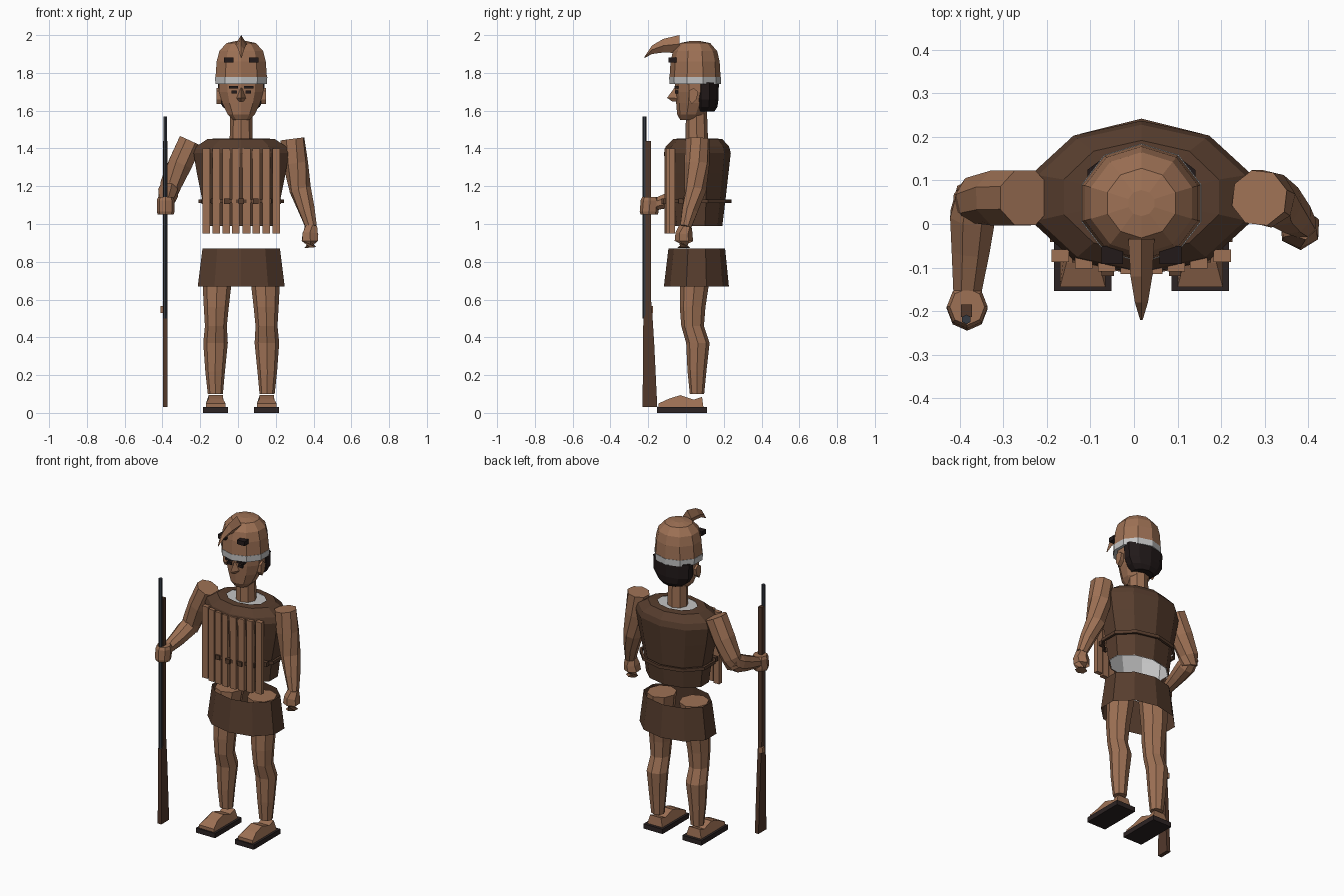
import bpy, bmesh, math
from mathutils import Vector

if "Cube" in bpy.data.objects:
    bpy.data.objects.remove(bpy.data.objects["Cube"])

CX = 0.017  # body centre line

def mat(name, rgb):
    m = bpy.data.materials.new(name)
    m.diffuse_color = (*rgb, 1)
    m.use_nodes = True
    m.node_tree.nodes["Principled BSDF"].inputs["Base Color"].default_value = m.diffuse_color
    return m

SKIN = mat("skin_brown", (0.34, 0.165, 0.09))
LEATHER = mat("dark_leather", (0.095, 0.047, 0.027))
HAIR = mat("black_hair", (0.016, 0.010, 0.010))
SOLE = mat("sole_black", (0.025, 0.017, 0.017))
WHITE = mat("grey_white", (0.55, 0.55, 0.55))
STEEL = mat("gun_steel", (0.035, 0.042, 0.055))
WOOD = mat("gun_wood", (0.085, 0.040, 0.024))

def build(name, bm, material):
    bmesh.ops.recalc_face_normals(bm, faces=bm.faces)
    me = bpy.data.meshes.new(name)
    bm.to_mesh(me)
    bm.free()
    me.materials.append(material)
    ob = bpy.data.objects.new(name, me)
    bpy.context.collection.objects.link(ob)
    return ob

def skin_rings(name, rings, material, caps=(True, True), closed=False):
    """Bridge equal-length rings of points."""
    bm = bmesh.new()
    vs = [[bm.verts.new(p) for p in r] for r in rings]
    n = len(vs[0])
    pairs = list(zip(vs, vs[1:])) + ([(vs[-1], vs[0])] if closed else [])
    for a, b in pairs:
        for i in range(n):
            j = (i + 1) % n
            bm.faces.new((a[i], a[j], b[j], b[i]))
    if caps[0]:
        bm.faces.new(vs[0])
    if caps[1]:
        bm.faces.new(vs[-1])
    return build(name, bm, material)

def oval(z, cy, rx, ry, n=10, cx=CX):
    """Horizontal ring with a corner at front and back; rx is the true half width."""
    kx = max(math.cos(math.tau * i / n + math.pi / 2) for i in range(n))
    return [(cx + rx / kx * math.cos(math.pi / 2 + math.tau * i / n),
             cy + ry * math.sin(math.pi / 2 + math.tau * i / n), z) for i in range(n)]

def stack(name, rows, material, caps=(True, True), n=10, cx=CX):
    return skin_rings(name, [oval(*r, n=n, cx=cx) for r in rows], material, caps)

def tube(name, path, material, n=8):
    """Limb along a path of (x, y, z, radius)."""
    pts = [Vector(p[:3]) for p in path]
    rings = []
    for i, p in enumerate(path):
        d = pts[min(i + 1, len(pts) - 1)] - pts[max(i - 1, 0)]
        q = d.to_track_quat('Z', 'X')
        rings.append([pts[i] + q @ Vector((p[3] * math.cos(a), p[3] * math.sin(a), 0))
                      for a in (math.tau * (k + 0.5) / n for k in range(n))])
    return skin_rings(name, rings, material)

def box(name, x0, x1, y0, y1, z0, z1, material):
    r = lambda z: [(x0, y0, z), (x1, y0, z), (x1, y1, z), (x0, y1, z)]
    return skin_rings(name, [r(z0), r(z1)], material)

def prism(name, profile, x, hw, material):
    """Side profile of (y, z) extruded across x."""
    return skin_rings(name, [[(x + s * hw, y, z) for y, z in profile] for s in (-1, 1)], material)

# Head, neck, hair
stack("head", [(1.55, .02, .042, .05), (1.58, .028, .072, .075), (1.64, .043, .100, .095),
               (1.70, .048, .117, .105), (1.77, .05, .120, .110)], SKIN)
stack("neck", [(1.40, .058, .062, .06), (1.60, .055, .058, .056)], SKIN, n=8)
stack("hair", [(1.595, .095, .065, .055), (1.62, .10, .098, .066),
               (1.66, .102, .121, .07), (1.75, .102, .124, .072)], HAIR)

# Face details, mirrored
for s, side in ((-1, "right"), (1, "left")):
    def span(a, b):
        return sorted((CX + s * a, CX + s * b))
    box(side + "_eye", *span(.022, .052), -.058, -.02, 1.692, 1.708, HAIR)
    box(side + "_brow", *span(.016, .065), -.062, -.02, 1.718, 1.73, HAIR)
    prism(side + "_ear", [(.015, 1.66), (.03, 1.635), (.055, 1.66), (.065, 1.70), (.04, 1.72), (.015, 1.705)],
          CX + s * .118, .013, SKIN)
    box(side + "_cap_plate", *span(.042, .092), -.092, -.05, 1.855, 1.882, HAIR)
skin_rings("nose", [[(CX - .008, -.05, 1.72), (CX + .008, -.05, 1.72), (CX, -.062, 1.72)],
                    [(CX - .026, -.045, 1.665), (CX + .026, -.045, 1.665), (CX, -.10, 1.668)],
                    [(CX - .012, -.045, 1.648), (CX + .012, -.045, 1.648), (CX, -.075, 1.65)]], SKIN)

# Cap with band and feather
stack("cap_band", [(1.74, .048, .137, .136), (1.778, .048, .138, .137)], WHITE)
stack("cap", [(1.778, .048, .136, .135), (1.86, .048, .130, .130), (1.915, .048, .116, .117),
              (1.958, .048, .078, .08), (1.968, .048, .03, .03)], SKIN)
feather = [(-.035, 2.0, 1.905, .03), (-.12, 1.98, 1.908, .025), (-.18, 1.945, 1.9, .015), (-.22, 1.885, 1.878, .003)]
skin_rings("feather", [[(CX, y, t), (CX + w, y, (t + b) / 2), (CX, y, b), (CX - w, y, (t + b) / 2)]
                       for y, t, b, w in feather], SKIN)

# Vest shell, pale lining and collar
vest = [(.99, .06, .19, .132), (1.12, .06, .205, .148), (1.27, .06, .235, .165), (1.375, .06, .252, .177),
        (1.41, .06, .238, .168), (1.45, .062, .178, .13), (1.453, .06, .12, .088)]
stack("vest", vest, LEATHER, (False, False))
stack("lining", [(z, cy, rx - .006, ry - .006) for z, cy, rx, ry in vest[:4]] +
      [(1.435, .06, .17, .12), (1.447, .06, .125, .092), (1.447, .058, .05, .05)], WHITE, (False, False))

# Hanging chest strips
for s in (-1, 1):
    for i, (dx, y) in enumerate(((.028, -.101), (.08, -.095), (.132, -.088), (.186, -.073))):
        x = CX + s * dx
        box(f"chest_strip_{'right' if s < 0 else 'left'}_{i}", x - .02, x + .02, y - .014, y + .014, .95, 1.40, SKIN)

# Cord around the waist
outer, inner = ((.226, .182), (.212, .168))
skin_rings("waist_cord", [oval(1.11, .06, *outer), oval(1.13, .06, *outer),
                          oval(1.13, .06, *inner), oval(1.11, .06, *inner)], LEATHER, (False, False), True)
for i in range(7):  # knots along the front
    a = math.radians(-150 + 20 * i)
    x, y = CX + .226 * math.cos(a), .06 + .178 * math.sin(a)
    box(f"cord_knot_{i}", x - .014, x + .014, y - .012, y + .012, 1.106, 1.134, LEATHER)

# Skirt
stack("skirt", [(.67, .055, .23, .172), (.87, .057, .205, .15)], LEATHER, (False, False))

# Legs and sandals, mirrored
for s, side in ((-1, "right"), (1, "left")):
    rows = [(.10, .058, .040, .038, .137), (.22, .058, .052, .050, .138), (.37, .063, .065, .062, .136),
            (.46, .035, .058, .060, .134), (.56, .035, .066, .068, .132), (.68, .045, .076, .076, .128),
            (.865, .055, .085, .088, .112)]
    skin_rings(side + "_leg", [oval(z, cy, rx, ry, 8, CX + s * dx) for z, cy, rx, ry, dx in rows], SKIN)
    x = CX + s * .135
    box(side + "_sole", x - .066, x + .066, -.154, .11, 0, .03, SOLE)
    foot = prism(side + "_foot", [(-.145, .03), (-.145, .05), (-.09, .075), (-.03, .094), (.04, .07),
                                  (.085, .085), (.092, .03)], x, .052, SKIN)
    for v in foot.data.vertices:
        if v.co.z > .06:
            v.co.x = x + (v.co.x - x) * .72

# Left arm hanging down
tube("left_arm", [(.288, .06, 1.45, .066), (.305, .058, 1.32, .067), (.33, .05, 1.18, .058),
                  (.365, .02, 1.07, .045), (.388, -.002, .985, .032)], SKIN)
tube("left_hand", [(.386, -.003, .99, .034), (.384, -.01, .95, .046),
                   (.38, -.012, .91, .048), (.383, -.012, .875, .036)], SKIN, 6)

# Right arm reaching forward
tube("right_upper_arm", [(-.25, .06, 1.44, .068), (-.305, .06, 1.32, .068), (-.355, .058, 1.21, .058),
                         (-.37, .045, 1.155, .05)], SKIN)
tube("right_forearm", [(-.365, .075, 1.20, .045), (-.37, .02, 1.165, .056), (-.375, -.06, 1.135, .047),
                       (-.383, -.16, 1.105, .034)], SKIN)
stack("right_fist", [(1.05, -.195, .042, .045), (1.065, -.195, .047, .05),
                     (1.125, -.19, .047, .05), (1.142, -.19, .04, .042)], SKIN, n=8, cx=-.383)

# Long gun
GX = -.385
tube("gun_barrel", [(GX, -.219, .50, .012), (GX, -.219, 1.57, .011)], STEEL, 6)
prism("gun_stock", [(-.23, .03), (-.152, .03), (-.168, .36), (-.178, .52), (-.185, .60), (-.185, 1.44),
                    (-.214, 1.44), (-.214, .52), (-.226, .50)], GX, .0125, WOOD)
box("gun_lock", GX - .024, GX, -.20, -.175, .53, .565, SKIN)
